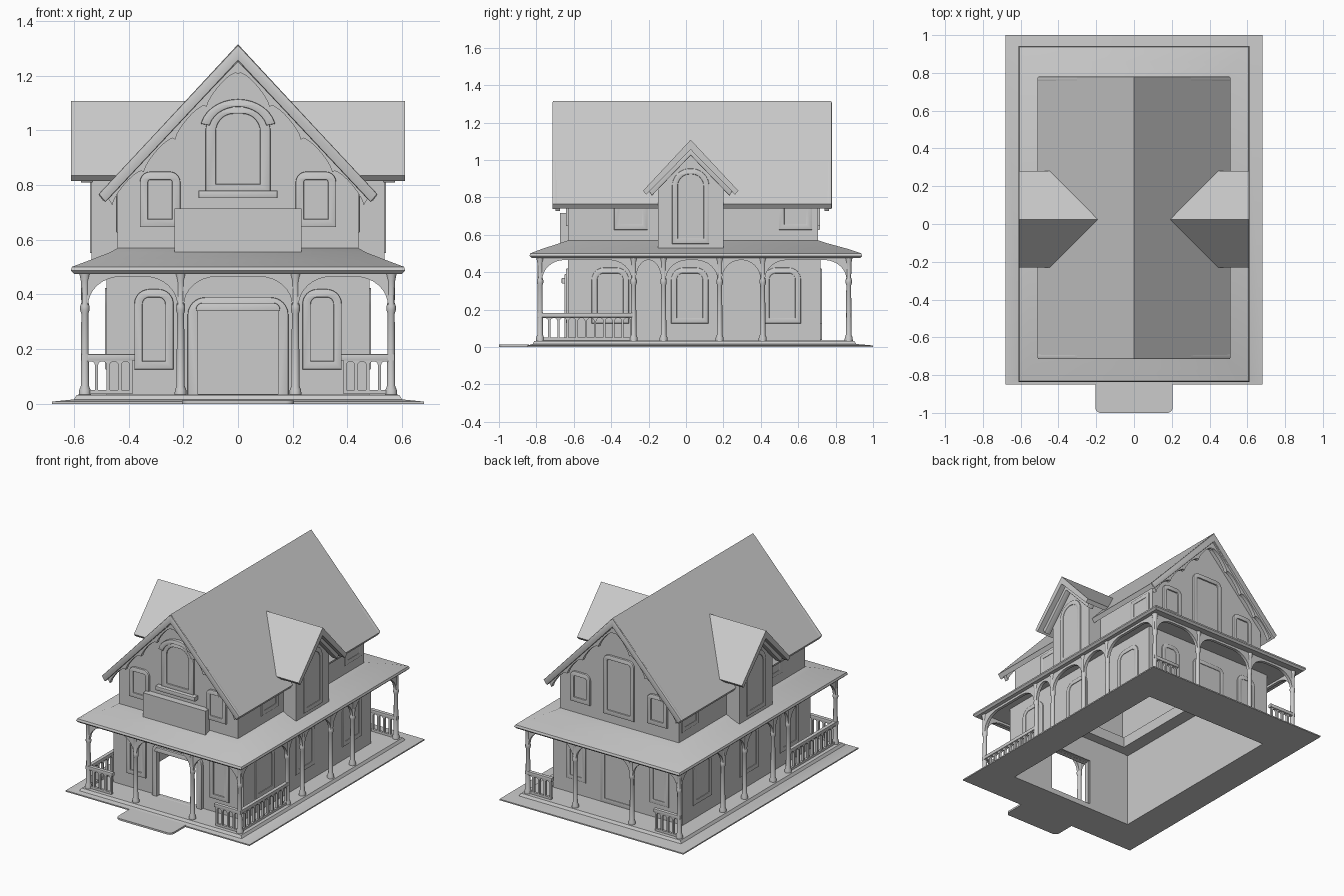
import bpy, bmesh
from math import sin, cos, pi, radians
from mathutils import Matrix, Vector

if "Cube" in bpy.data.objects:
    bpy.data.objects.remove(bpy.data.objects["Cube"])


def add_object(name, mesh, mirror=False):
    ob = bpy.data.objects.new(name, mesh)
    bpy.context.collection.objects.link(ob)
    if mirror:
        ob.modifiers.new("Mirror", 'MIRROR').use_mirror_merge = False
    return ob


def plate(name, loops, face, at, t, bevel=0.0, mirror=False):
    """Extruded outline with holes. face: 0 front, 90 right, 180 back, None flat;
    at: distance of the outer face from the origin; t: thickness."""
    cu = bpy.data.curves.new(name, 'CURVE')
    cu.dimensions, cu.fill_mode = '2D', 'BOTH'
    cu.extrude, cu.bevel_depth, cu.bevel_resolution = t / 2 - bevel, bevel, 1
    for loop in loops:
        sp = cu.splines.new('POLY')
        sp.points.add(len(loop) - 1)
        for p, (u, v) in zip(sp.points, loop):
            p.co = (u, v, 0, 1)
        sp.use_cyclic_u = True
    tmp = bpy.data.objects.new("tmp", cu)
    bpy.context.collection.objects.link(tmp)
    dg = bpy.context.evaluated_depsgraph_get()
    me = bpy.data.meshes.new_from_object(tmp.evaluated_get(dg))
    bpy.data.objects.remove(tmp)
    if face is None:
        me.transform(Matrix.Translation((0, 0, at - t / 2)))
    else:
        me.transform(Matrix.Rotation(radians(face), 4, 'Z')
                     @ Matrix.Translation((0, t / 2 - at, 0))
                     @ Matrix.Rotation(pi / 2, 4, 'X'))
    bm = bmesh.new()
    bm.from_mesh(me)
    bmesh.ops.remove_doubles(bm, verts=bm.verts, dist=1e-5)
    bmesh.ops.recalc_face_normals(bm, faces=bm.faces)
    bm.to_mesh(me)
    bm.free()
    me.name = name
    return add_object(name, me, mirror)


def skin(name, rings, closed=False):
    """Join rings of points into a surface; closed links last ring to first, else caps."""
    bm = bmesh.new()
    vs = [[bm.verts.new(p) for p in r] for r in rings]
    n = len(vs[0])
    for i in range(len(vs) if closed else len(vs) - 1):
        a, b = vs[i], vs[(i + 1) % len(vs)]
        for j in range(n):
            bm.faces.new((a[j], a[(j + 1) % n], b[(j + 1) % n], b[j]))
    if not closed:
        bm.faces.new(vs[0])
        bm.faces.new(vs[-1])
    bmesh.ops.recalc_face_normals(bm, faces=bm.faces)
    me = bpy.data.meshes.new(name)
    bm.to_mesh(me)
    bm.free()
    return me


def rect_ring(hx, y0, y1, z):
    return [(-hx, y0, z), (hx, y0, z), (hx, y1, z), (-hx, y1, z)]


def rect(u0, u1, v0, v1):
    return [(u0, v0), (u1, v0), (u1, v1), (u0, v1)]


def arc(cu, cv, rx, ry, a0, a1, n=8):
    return [(cu + rx * cos(a0 + (a1 - a0) * i / n), cv + ry * sin(a0 + (a1 - a0) * i / n))
            for i in range(n + 1)]


def arch(u0, u1, v0, v1, r):
    """Rectangle with rounded top corners."""
    r = min(r, (u1 - u0) / 2 - 1e-3)
    return ([(u0, v0), (u1, v0)] + arc(u1 - r, v1 - r, r, r, 0, pi / 2)
            + arc(u0 + r, v1 - r, r, r, pi / 2, pi))


def window(name, u0, u1, v0, v1, r, face, at, mirror=False, w=0.022, relief=0.012):
    inner = arch(u0 + w, u1 - w, v0 + w, v1 - w, max(r - w, 0.01))
    plate(name + "_frame", [arch(u0, u1, v0, v1, r), inner],
          face, at + relief, 0.02, 0.004, mirror)
    plate(name + "_pane", [inner], face, at + 0.003, 0.01, 0, mirror)


def chevron(c, half, top, eave, lip, under):
    """Gable roof section: ridge, eave edge, lip point and underside ridge."""
    r = [(half, eave), (half - 0.018, lip)]
    return [(c, top)] + [(c + u, v) for u, v in r] + [(c, under)] + [(c - u, v) for u, v in r[::-1]]


# Porch floor, open under the house, and front step
add_object("porch_floor", skin("porch_floor", [
    rect_ring(0.68, -0.85, 1.0, 0), rect_ring(0.68, -0.85, 1.0, 0.008),
    rect_ring(0.60, -0.82, 0.91, 0.016), rect_ring(0.59, -0.81, 0.90, 0.033),
    rect_ring(0.46, -0.61, 0.70, 0.035), rect_ring(0.46, -0.61, 0.70, 0.0)], True))
plate("front_step", [[(u, -v) for u, v in arch(-0.205, 0.205, 0.84, 1.0, 0.03)]], None, 0.012, 0.012)

# Ground floor walls with a door opening at the front
door = rect(-0.155, 0.155, 0.03, 0.345)
plate("lower_front_wall", [rect(-0.48, 0.48, 0.02, 0.51), door], 0, 0.63, 0.02)
plate("lower_back_wall", [rect(-0.48, 0.48, 0.02, 0.51)], 180, 0.72, 0.02)
plate("lower_side_wall", [rect(-0.63, 0.72, 0.02, 0.51)], 90, 0.48, 0.02, 0, True)
plate("door_frame", [arch(-0.18, 0.18, 0.03, 0.385, 0.06), rect(-0.15, 0.15, 0.031, 0.345)],
      0, 0.65, 0.03, 0.004)
plate("door_lintel", [arch(-0.15, 0.15, 0.343, 0.365, 0.02)], 0, 0.665, 0.03, 0.004)

# Flared porch roof running round the house
add_object("porch_roof", skin("porch_roof", [
    rect_ring(0.60, -0.825, 0.93, 0.475), rect_ring(0.612, -0.837, 0.942, 0.487),
    rect_ring(0.607, -0.832, 0.937, 0.501), rect_ring(0.54, -0.765, 0.86, 0.526),
    rect_ring(0.47, -0.68, 0.76, 0.553), rect_ring(0.435, -0.625, 0.70, 0.572),
    rect_ring(0.38, -0.55, 0.62, 0.57), rect_ring(0.38, -0.55, 0.62, 0.50),
    rect_ring(0.55, -0.77, 0.87, 0.485)], True))

# Upper walls with gables
gable = [(-0.44, 0.55), (0.44, 0.55), (0.44, 0.80), (0, 1.26), (-0.44, 0.80)]
plate("front_gable_wall", [gable], 0, 0.63, 0.02)
plate("back_gable_wall", [gable], 180, 0.705, 0.02)
plate("upper_side_wall", [rect(-0.63, 0.705, 0.55, 0.80)], 90, 0.44, 0.02, 0, True)

# Main roof and scalloped bargeboards
plate("main_roof", [chevron(0, 0.51, 1.315, 0.765, 0.74, 1.25)], 0, 0.71, 1.485)
low = []
for i in range(61):
    x = 0.46 * i / 60
    low.append((x, 1.25 - 1.04 * x - 0.045 + 0.03 * abs(sin(pi * 4 * i / 60)) ** 0.5))
board = ([(-0.48, 0.76), (0, 1.26), (0.48, 0.76)] + low[::-1] + [(-x, z) for x, z in low[1:]])
plate("front_bargeboard", [board], 0, 0.698, 0.025)
plate("back_bargeboard", [board], 180, 0.765, 0.025)
for s, face, at in (("front", 0, 0.715), ("back", 180, 0.78)):
    plate(s + "_roof_edge", [chevron(0, 0.503, 1.305, 0.767, 0.745, 1.262)], face, at, 0.025, 0.005)

# Side dormers: roof cut off just below the main roof slope
roof = plate("dormer_roof", [chevron(0.025, 0.255, 1.108, 0.835, 0.815, 1.055)],
             90, 0.61, 0.50, 0, True)
bm = bmesh.new()
bm.from_mesh(roof.data)
bmesh.ops.bisect_plane(bm, geom=bm.verts[:] + bm.edges[:] + bm.faces[:], plane_co=(0, 0, 1.29),
                       plane_no=Vector((1.08, 0, 1)).normalized(), clear_inner=True)
bm.to_mesh(roof.data)
bm.free()
plate("dormer_wall", [[(-0.15, 0.50), (0.20, 0.50), (0.20, 0.87), (0.025, 1.07), (-0.15, 0.87)]],
      90, 0.535, 0.115, 0, True)
plate("dormer_trim", [chevron(0.025, 0.225, 1.065, 0.845, 0.815, 1.03)], 90, 0.575, 0.045, 0.004, True)
window("dormer_window", -0.07, 0.12, 0.555, 0.95, 0.09, 90, 0.535, True, relief=0.007)

# Balcony panel above the front porch
plate("balcony_panel", [rect(-0.232, 0.232, 0.545, 0.715)], 0, 0.675, 0.05)

# Gable windows
window("front_gable_window", -0.115, 0.115, 0.77, 1.095, 0.10, 0, 0.63, w=0.03)
plate("gable_window_sill", [rect(-0.14, 0.14, 0.757, 0.775)], 0, 0.668, 0.04, 0.005)
plate("gable_window_hood", [arc(0, 1.0, 0.135, 0.11, 0.25, pi - 0.25, 14)
                            + arc(0, 1.0, 0.11, 0.09, pi - 0.25, 0.25, 14)], 0, 0.65, 0.025, 0.004)
window("front_upper_window", 0.215, 0.355, 0.65, 0.845, 0.035, 0, 0.63, True)
window("back_upper_window", 0.215, 0.355, 0.65, 0.845, 0.035, 180, 0.705, True)
window("back_gable_window", -0.11, 0.11, 0.63, 1.02, 0.04, 180, 0.705)
for i, u in enumerate((-0.38, 0.5)):
    window("side_upper_window_%d" % (i + 1), u, u + 0.17, 0.63, 0.77, 0.01, 90, 0.44, True, relief=0.006)

# Ground floor windows
window("front_lower_window", 0.24, 0.375, 0.13, 0.415, 0.05, 0, 0.63, True)
window("back_lower_window", 0.24, 0.375, 0.13, 0.415, 0.05, 180, 0.72, True, relief=0.007)
window("back_door_panel", -0.12, 0.12, 0.04, 0.40, 0.04, 180, 0.72, relief=0.007)
for i, (a, b) in enumerate(((-0.50, -0.31), (-0.075, 0.115), (0.42, 0.61))):
    window("side_lower_window_%d" % (i + 1), a, b, 0.13, 0.42, 0.06, 90, 0.48, True, relief=0.007)

# Turned porch posts
profile = [(0.022, 0.03), (0.021, 0.05), (0.015, 0.065), (0.014, 0.2), (0.013, 0.33), (0.017, 0.342),
           (0.017, 0.357), (0.013, 0.37), (0.015, 0.45), (0.021, 0.48)]
post = skin("porch_post", [[(r * cos(pi * k / 6), r * sin(pi * k / 6), z) for k in range(12)]
                           for r, z in profile])
side_ys = (-0.78, -0.28, -0.12, 0.18, 0.41, 0.87)
front_xs = (-0.56, -0.21, 0.21, 0.56)
spots = [(0.56, y) for y in side_ys] + [(0.21, -0.78), (0.21, 0.87)]
for x, y in spots:
    for s in (-1, 1):
        add_object("porch_post", post).location = (s * x, y, 0)


# Arched frieze between the posts
def frieze(posts):
    pts = [(posts[-1] + 0.01, 0.48), (posts[0] - 0.01, 0.48), (posts[0] - 0.01, 0.36)]
    for a, b in zip(posts, posts[1:]):
        a, b = a + 0.012, b - 0.012
        r = min(0.12, (b - a) / 2 - 0.002)
        pts += arc(a + r, 0.36, r, 0.105, pi, pi / 2) + arc(b - r, 0.36, r, 0.105, pi / 2, 0)
    return pts + [(posts[-1] + 0.01, 0.36)]


plate("front_porch_arches", [frieze(front_xs)], 0, 0.79, 0.02)
plate("back_porch_arches", [frieze(front_xs)], 180, 0.88, 0.02)
plate("side_porch_arches", [frieze(side_ys)], 90, 0.57, 0.02, 0, True)


# Railings with arched gaps between balusters
def railing(name, u0, u1, gaps, face, at):
    step = (u1 - u0) / gaps
    holes = [arch(u0 + i * step + 0.006, u0 + (i + 1) * step - 0.006, 0.05, 0.155, 0.02)
             for i in range(gaps)]
    plate(name, [rect(u0 - 0.005, u1 + 0.005, 0.035, 0.165)] + holes, face, at, 0.016, 0, True)
    plate(name + "_cap", [rect(u0 - 0.01, u1 + 0.01, 0.162, 0.178)], face, at + 0.005, 0.026, 0.004, True)


railing("front_railing", 0.39, 0.56, 4, 0, 0.788)
railing("back_railing", 0.39, 0.56, 4, 180, 0.878)
railing("side_railing", -0.78, -0.29, 10, 90, 0.568)

# Smooth the rounded parts, keep edges sharp
bpy.ops.object.select_all(action='SELECT')
bpy.context.view_layer.objects.active = bpy.context.collection.objects[0]
bpy.ops.object.shade_smooth_by_angle(angle=radians(35))
